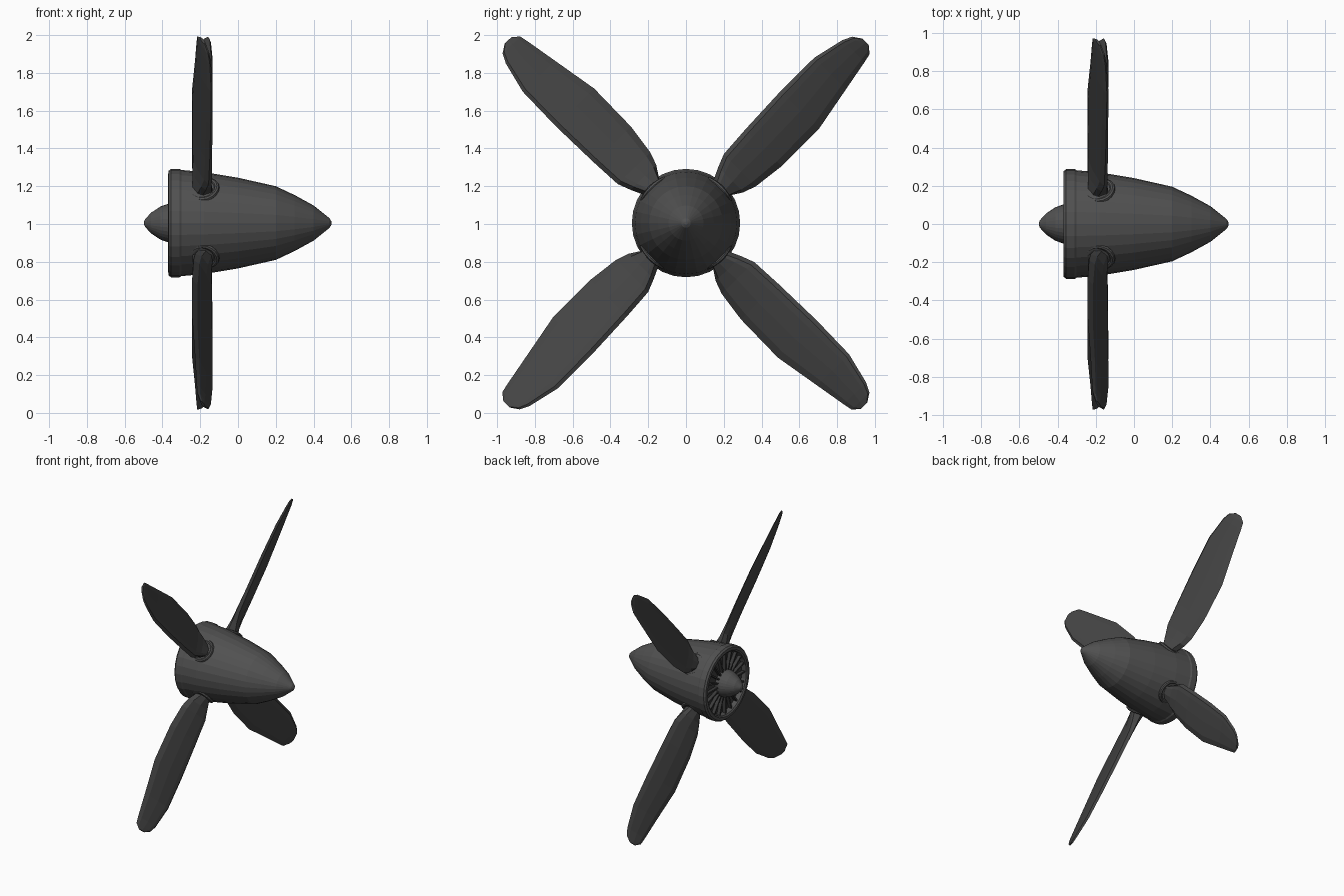
import bpy, bmesh, math
from mathutils import Matrix

cube = bpy.data.objects.get("Cube")
if cube:
    bpy.data.objects.remove(cube)

CENTRE = (0, 0, 1.005)
BLADE_X = -0.19
parts = []


def material(name, grey):
    m = bpy.data.materials.new(name)
    m.use_nodes = True
    colour = (grey, grey, grey, 1)
    m.diffuse_color = colour
    bsdf = next(n for n in m.node_tree.nodes if n.type == "BSDF_PRINCIPLED")
    bsdf.inputs["Base Color"].default_value = colour
    bsdf.inputs["Roughness"].default_value = 0.6
    return m


hub_grey = material("hub grey", 0.082)
blade_grey = material("blade dark grey", 0.06)
recess_grey = material("recess dark grey", 0.045)


def add_object(name, bm, mat, angle=0):
    bmesh.ops.recalc_face_normals(bm, faces=bm.faces)
    mesh = bpy.data.meshes.new(name)
    bm.to_mesh(mesh)
    bm.free()
    mesh.materials.append(mat)
    ob = bpy.data.objects.new(name, mesh)
    ob.location = CENTRE
    ob.rotation_euler.x = math.radians(angle)
    bpy.context.collection.objects.link(ob)
    parts.append(ob)
    return ob


def loft(bm, rings):
    """Skin a list of closed rings and cap both ends."""
    loops = [[bm.verts.new(p) for p in ring] for ring in rings]
    n = len(loops[0])
    for a, b in zip(loops, loops[1:]):
        for i in range(n):
            j = (i + 1) % n
            bm.faces.new((a[i], a[j], b[j], b[i]))
    bm.faces.new(loops[0])
    bm.faces.new(loops[-1])


def lathe(name, profile, mat, sides=28):
    """Turn (x, radius) pairs about the x axis."""
    bm = bmesh.new()
    turns = [2 * math.pi * i / sides for i in range(sides)]
    loft(bm, [[(x, r * math.cos(a), r * math.sin(a)) for a in turns]
              for x, r in profile])
    return add_object(name, bm, mat)


# Spinner with rear lip and hollow back
lathe("spinner", [
    (0.495, 0.008), (0.485, 0.025), (0.4, 0.093), (0.3, 0.148), (0.2, 0.195),
    (0, 0.24), (-0.18, 0.27), (-0.3, 0.281), (-0.31, 0.287), (-0.355, 0.287),
    (-0.368, 0.276), (-0.37, 0.255), (-0.362, 0.243), (-0.325, 0.236)], hub_grey)

# Recessed back plate and its radial ribs
lathe("back_plate", [(-0.31, 0.235), (-0.328, 0.235)], recess_grey)
bm = bmesh.new()
RIBS = 20
for i in range(RIBS):
    turn = Matrix.Rotation(2 * math.pi * i / RIBS, 4, "X")
    shape = Matrix.Translation((-0.338, 0, 0.165)) @ Matrix.Diagonal((0.03, 0.012, 0.15, 1))
    bmesh.ops.create_cube(bm, size=1, matrix=turn @ shape)
add_object("back_ribs", bm, recess_grey)

# Rear cone
lathe("rear_cone", [(-0.498, 0.006), (-0.492, 0.02), (-0.46, 0.055), (-0.41, 0.088),
                    (-0.37, 0.102), (-0.32, 0.105)], hub_grey)

# Blade: stations of (radius, trailing edge, leading edge, half thickness, pitch)
STATIONS = [
    (0.2, -0.052, 0.052, 0.055, 20), (0.27, -0.062, 0.055, 0.052, 20),
    (0.33, -0.1, 0.085, 0.036, 20), (0.4, -0.124, 0.114, 0.026, 20),
    (0.57, -0.145, 0.126, 0.021, 20), (0.85, -0.145, 0.138, 0.018, 20),
    (1.1, -0.098, 0.137, 0.015, 21), (1.27, -0.066, 0.098, 0.012, 24),
    (1.32, -0.055, 0.074, 0.01, 25), (1.35, -0.018, 0.03, 0.007, 25)]
# Cross-section with a blunt leading edge
SECTION = [(-1, 0), (-0.7, 0.7), (0, 1), (0.65, 0.87), (0.88, 0.65),
           (1, -0.3), (0.7, -0.75), (0, -1), (-0.7, -0.7)]


def blade_ring(radius, back, front, thick, pitch):
    a = math.radians(pitch)
    mid, half = (front + back) / 2, (front - back) / 2
    ring = []
    for u, v in SECTION:
        chord = (mid + u * half) / math.cos(a)
        depth = v * thick
        ring.append((BLADE_X + chord * math.sin(a) + depth * math.cos(a),
                     depth * math.sin(a) - chord * math.cos(a), radius))
    return ring


def make_collar(bm):
    """Raised ring around the blade root."""
    sides, tube = 20, 8
    grid = []
    for i in range(sides):
        a = 2 * math.pi * i / sides
        loop = []
        for j in range(tube):
            b = 2 * math.pi * j / tube
            r = 0.078 + 0.014 * math.cos(b)
            # Follow the curve of the spinner
            height = 0.262 - 0.014 * math.sin(a) ** 2 + 0.014 * math.sin(b)
            loop.append(bm.verts.new((BLADE_X + r * math.cos(a), r * math.sin(a), height)))
        grid.append(loop)
    for i in range(sides):
        p, q = grid[i], grid[(i + 1) % sides]
        for j in range(tube):
            k = (j + 1) % tube
            bm.faces.new((p[j], p[k], q[k], q[j]))


PLACES = {"upper_back": -45, "upper_front": 44, "lower_front": 135, "lower_back": 224}
for place, angle in PLACES.items():
    bm = bmesh.new()
    loft(bm, [blade_ring(*s) for s in STATIONS])
    add_object("blade_" + place, bm, blade_grey, angle)
    bm = bmesh.new()
    make_collar(bm)
    add_object("collar_" + place, bm, hub_grey, angle)

# Smooth shading with crisp edges
for ob in bpy.context.view_layer.objects:
    ob.select_set(ob in parts)
bpy.context.view_layer.objects.active = parts[0]
bpy.ops.object.shade_smooth_by_angle(angle=math.radians(35))
